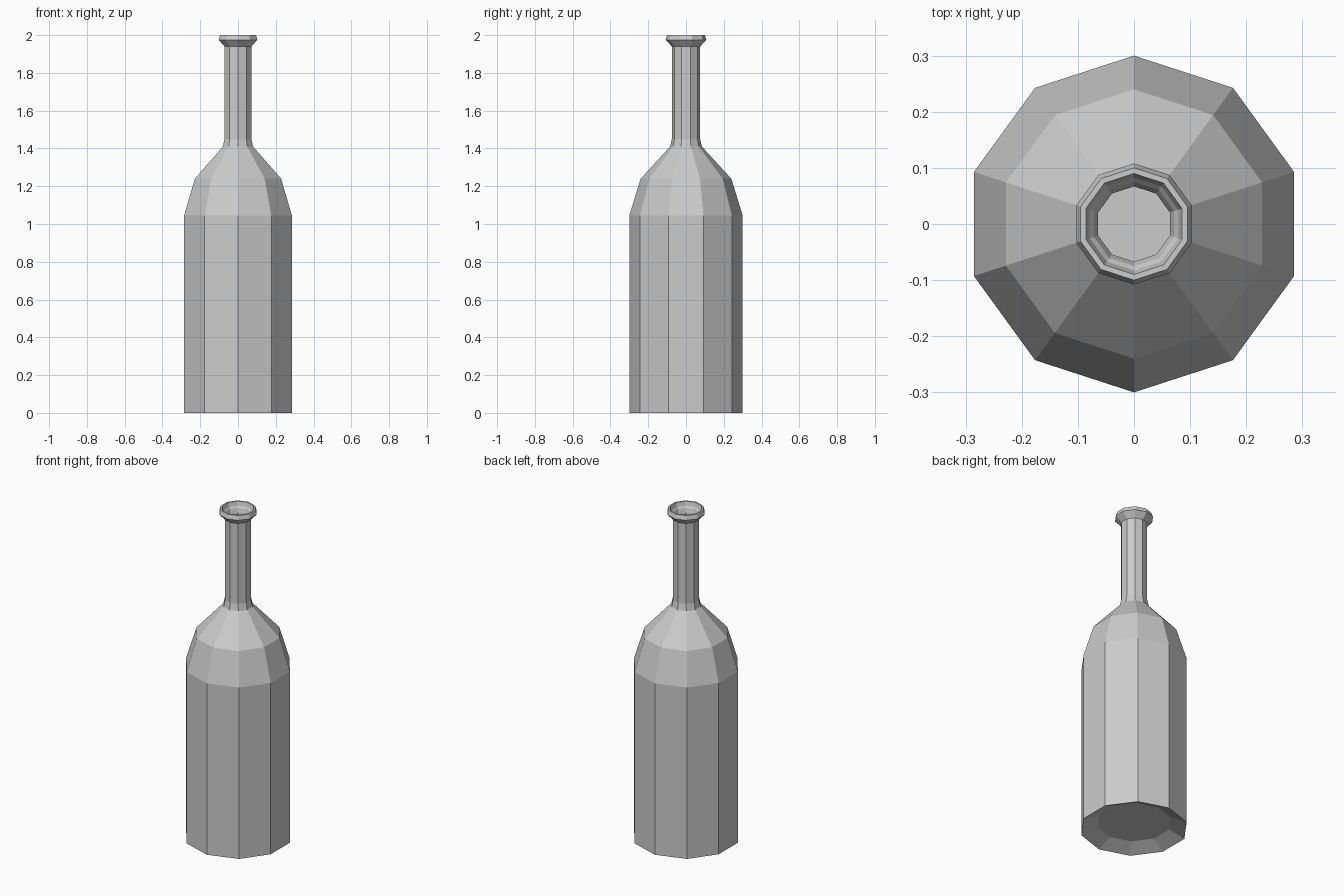
import bpy, bmesh
from math import sin, cos, pi

if "Cube" in bpy.data.objects:
    bpy.data.objects.remove(bpy.data.objects["Cube"])

SIDES = 10


def lathe(name, profile):
    """Spin (radius, z) points around z; both ends are capped."""
    bm = bmesh.new()
    rings = []
    for r, z in profile:
        rings.append([bm.verts.new((r * cos(pi / 2 + 2 * pi * i / SIDES),
                                    r * sin(pi / 2 + 2 * pi * i / SIDES), z))
                      for i in range(SIDES)])
    for a, b in zip(rings, rings[1:]):
        for i in range(SIDES):
            j = (i + 1) % SIDES
            bm.faces.new((a[i], a[j], b[j], b[i]))
    bm.faces.new(rings[0][::-1])
    bm.faces.new(rings[-1])
    mesh = bpy.data.meshes.new(name)
    bm.to_mesh(mesh)
    bm.free()
    obj = bpy.data.objects.new(name, mesh)
    bpy.context.collection.objects.link(obj)
    return obj


# Outside: recessed base, body, shoulder, neck, lip
outer = [(0.21, 0.04), (0.30, 0.0), (0.30, 1.045), (0.24, 1.24),
         (0.084, 1.41), (0.075, 1.45), (0.075, 1.94), (0.108, 1.975), (0.10, 2.0)]
# Inside: mouth, neck wall, shoulder, body and floor
inner = [(0.09, 2.0), (0.083, 1.975), (0.075, 1.965), (0.067, 1.94), (0.067, 1.44),
         (0.075, 1.405), (0.23, 1.235), (0.29, 1.04), (0.29, 0.012), (0.21, 0.05)]

lathe("bottle", outer + inner)
